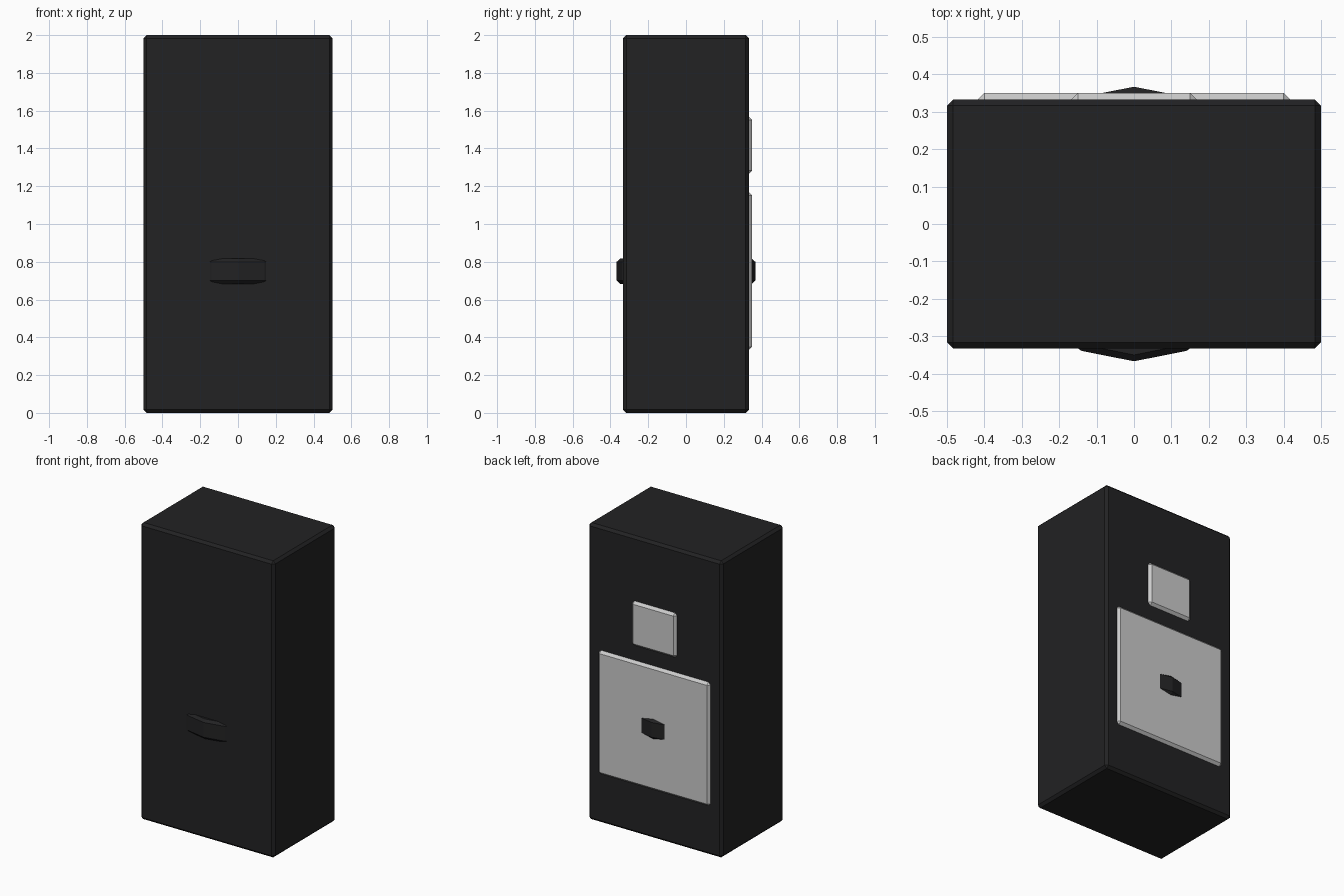
import bpy
import bmesh

if "Cube" in bpy.data.objects:
    bpy.data.objects.remove(bpy.data.objects["Cube"])

dark = bpy.data.materials.new("dark_casing")
dark.diffuse_color = (0.016, 0.016, 0.017, 1)
dark.use_nodes = True
dark.node_tree.nodes["Principled BSDF"].inputs["Base Color"].default_value = dark.diffuse_color


def bevel(obj, width):
    mod = obj.modifiers.new("chamfer", "BEVEL")
    mod.width = width
    mod.segments = 1
    mod.limit_method = "ANGLE"
    mod.angle_limit = 0.8


def box(name, x, y, z, chamfer):
    """Chamfered box from (min, max) ranges."""
    ranges = (x, y, z)
    bpy.ops.mesh.primitive_cube_add(size=1, location=[(a + b) / 2 for a, b in ranges])
    obj = bpy.context.object
    obj.name = name
    obj.scale = [b - a for a, b in ranges]
    bpy.ops.object.transform_apply(location=False, rotation=False, scale=True)
    bevel(obj, chamfer)
    return obj


# Main cabinet
body = box("cabinet", (-0.5, 0.5), (-0.333, 0.333), (0, 2), 0.0167)
body.data.materials.append(dark)

# Raised plates on the back
box("lower_back_plate", (-0.417, 0.417), (0.25, 0.35), (0.333, 1.167), 0.0167)
box("upper_back_plate", (-0.167, 0.167), (0.25, 0.35), (1.267, 1.567), 0.0167)

# 16-sided disc through the cabinet, poking out as a handle front and back
bpy.ops.mesh.primitive_cylinder_add(vertices=16, radius=0.367, depth=0.133,
                                    location=(0, 0, 0.75))
disc = bpy.context.object
disc.name = "handle_disc"
bevel(disc, 0.0167)
disc.data.materials.append(dark)
